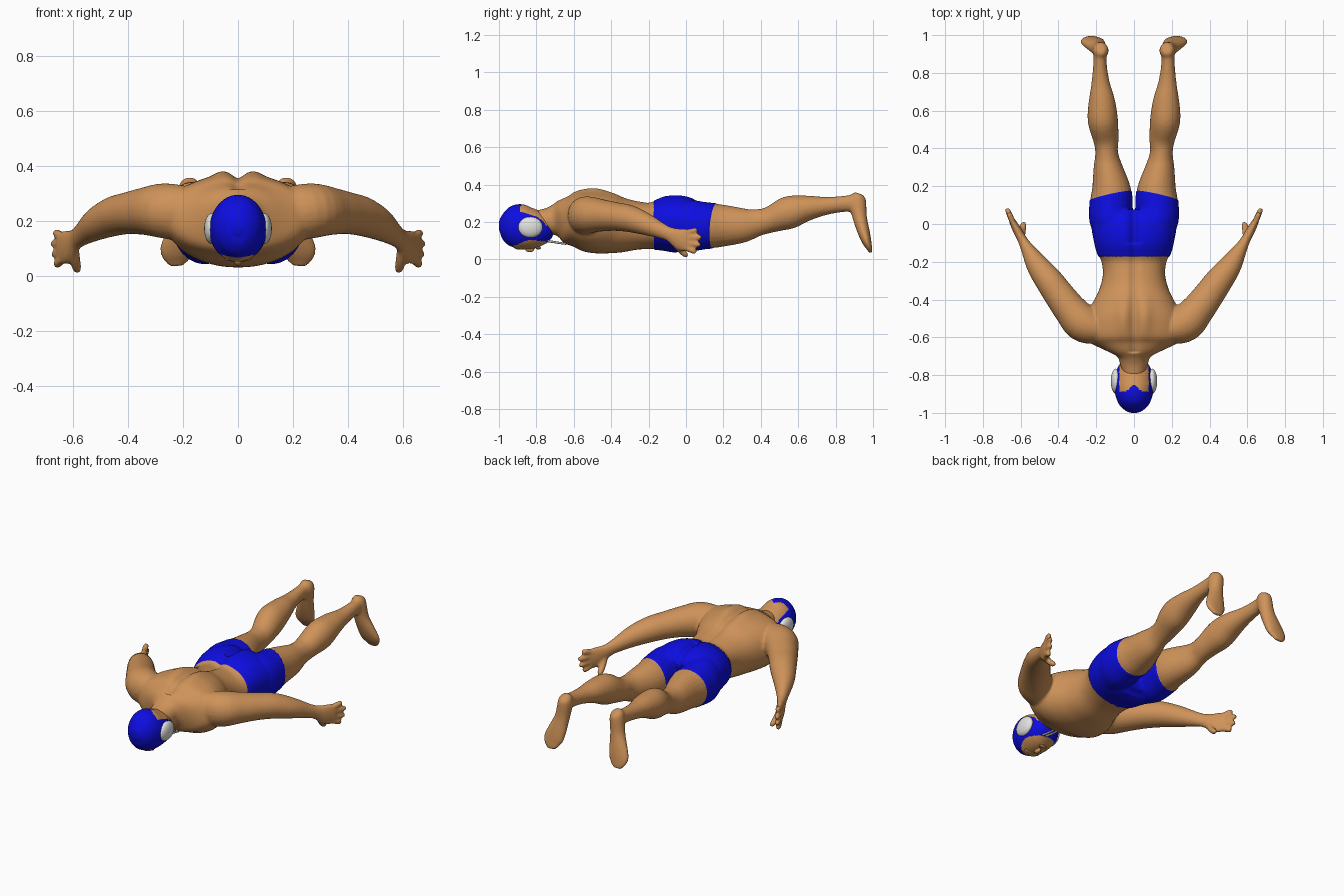
import bpy, bmesh, math
from mathutils import Vector

if "Cube" in bpy.data.objects:
    bpy.data.objects.remove(bpy.data.objects["Cube"])


def material(name, rgb):
    m = bpy.data.materials.new(name)
    m.diffuse_color = (*rgb, 1)
    m.use_nodes = True
    m.node_tree.nodes["Principled BSDF"].inputs["Base Color"].default_value = m.diffuse_color
    return m


skin = material("tan skin", (0.62, 0.29, 0.10))
blue = material("royal blue", (0.004, 0.004, 0.75))
white = material("ear guard white", (0.76, 0.76, 0.74))
grey = material("tie grey", (0.5, 0.5, 0.5))


def curve(rows, steps):
    """Catmull-Rom through rows of numbers."""
    rows = [Vector(r) for r in rows]
    p = [rows[0] * 2 - rows[1]] + rows + [rows[-1] * 2 - rows[-2]]
    out = []
    for i in range(1, len(p) - 2):
        a, b, c, d = p[i - 1:i + 3]
        for k in range(steps):
            t = k / steps
            out.append(0.5 * (2 * b + (c - a) * t + (2 * a - 5 * b + 4 * c - d) * t * t
                              + (3 * b - a - 3 * c + d) * t ** 3))
    return out + [rows[-1]]


def loft(bm, rows, hint, sides=24, steps=4, power=2.0, mirror=1):
    """Rows are x, y, z, radius along hint, radius across."""
    rows = curve(rows, steps)
    rings, n = [], len(rows)
    for i, r in enumerate(rows):
        t = (Vector(rows[min(i + 1, n - 1)][:3]) - Vector(rows[max(i - 1, 0)][:3])).normalized()
        u = Vector(hint)
        u = (u - t * u.dot(t)).normalized()
        w = t.cross(u)
        ring = []
        for k in range(sides):
            a = 2 * math.pi * k / sides
            c, s = math.cos(a), math.sin(a)
            c = math.copysign(abs(c) ** (2 / power), c)
            s = math.copysign(abs(s) ** (2 / power), s)
            q = Vector(r[:3]) + u * c * r[3] + w * s * r[4]
            q.x *= mirror
            ring.append(bm.verts.new(q))
        rings.append(ring)
    faces = [bm.faces.new(rings[0]), bm.faces.new(rings[-1][::-1])]
    for a, b in zip(rings, rings[1:]):
        for k in range(sides):
            j = (k + 1) % sides
            faces.append(bm.faces.new((a[k], b[k], b[j], a[j])))
    bmesh.ops.recalc_face_normals(bm, faces=faces)


def finish(bm, name, *mats):
    me = bpy.data.meshes.new(name)
    bm.to_mesh(me)
    bm.free()
    for m in mats:
        me.materials.append(m)
    me.shade_smooth()
    ob = bpy.data.objects.new(name, me)
    bpy.context.collection.objects.link(ob)
    return ob


def ellipsoid(name, centre, radii, mat):
    bm = bmesh.new()
    bmesh.ops.create_uvsphere(bm, u_segments=24, v_segments=14, radius=1)
    for v in bm.verts:
        v.co = Vector([v.co[i] * radii[i] + centre[i] for i in range(3)])
    return finish(bm, name, mat)


# Torso: y, underside z, back z, half width
torso = [(-.80, .14, .26, .058), (-.74, .135, .275, .074), (-.70, .125, .295, .09),
         (-.665, .10, .325, .16), (-.62, .075, .345, .245), (-.57, .055, .365, .265),
         (-.50, .035, .37, .255), (-.42, .03, .358, .22), (-.35, .035, .335, .185),
         (-.27, .05, .315, .165), (-.20, .055, .305, .172), (-.15, .05, .317, .195),
         (-.08, .04, .342, .212), (0, .047, .335, .222), (.05, .07, .29, .19)]
body = bmesh.new()
loft(body, [(0, y, (lo + hi) / 2, w, (hi - lo) / 2) for y, lo, hi, w in torso],
     (1, 0, 0), 48, power=2.2)

leg = [(.11, -.06, .18, .09, .12), (.12, .02, .18, .113, .135), (.122, .10, .18, .112, .124),
       (.12, .18, .18, .104, .115), (.138, .30, .182, .077, .094), (.145, .38, .196, .060, .073),
       (.149, .45, .212, .068, .07), (.165, .55, .25, .08, .088), (.17, .65, .274, .07, .068),
       (.177, .75, .286, .048, .048), (.18, .85, .297, .035, .043), (.178, .91, .30, .036, .052)]
foot = [(.176, .925, .352, .02, .022), (.176, .92, .335, .036, .04), (.177, .918, .30, .042, .046),
        (.188, .930, .22, .044, .038), (.208, .952, .14, .058, .032), (.222, .968, .09, .062, .024),
        (.222, .982, .055, .045, .014), (.22, .988, .036, .025, .009)]
arm = [(.18, -.56, .225, .10, .08), (.27, -.525, .237, .10, .10), (.34, -.45, .235, .086, .088),
       (.40, -.37, .228, .076, .08), (.45, -.30, .217, .072, .074), (.51, -.22, .19, .06, .06),
       (.565, -.13, .152, .042, .035), (.59, -.085, .133, .04, .026),
       (.62, -.03, .108, .06, .023), (.646, .018, .1, .06, .017)]
# Finger base z, tip x, y, z
fingers = [(.143, .664, .062, .158), (.116, .673, .084, .118),
           (.087, .671, .078, .077), (.06, .662, .055, .04)]
for side in (1, -1):
    loft(body, leg, (1, 0, 0), mirror=side)
    loft(body, foot, (1, 0, 0), mirror=side)
    loft(body, arm, (0, 0, 1), mirror=side)
    for bz, x, y, z in fingers:
        base, tip = Vector((.638, .0, bz)), Vector((x, y, z))
        loft(body, [(*base.lerp(tip, t), r, r) for t, r in
                    ((0, .015), (.5, .0165), (.85, .0145), (1, .008))],
             (0, 0, 1), 12, mirror=side)
    loft(body, [(.60, -.06, .09, .024, .022), (.59, -.03, .05, .019, .018),
                (.585, -.005, .027, .017, .016), (.582, .008, .014, .009, .009)],
         (1, 0, 0), 12, mirror=side)

# Fuse the limbs and torso into one smooth body
raw = finish(body, "raw_body", skin)
rm = raw.modifiers.new("fuse", 'REMESH')
rm.mode, rm.voxel_size = 'VOXEL', .008
sm = raw.modifiers.new("soften", 'SMOOTH')
sm.factor, sm.iterations = .5, 4
fused = bpy.data.meshes.new_from_object(raw.evaluated_get(bpy.context.evaluated_depsgraph_get()))
bpy.data.objects.remove(raw)
bm = bmesh.new()
bm.from_mesh(fused)

# Spine groove, shoulder blades and buttock cleft
for v in bm.verts:
    x, y, z = v.co
    if z > .24 and abs(x) < .25 and -.68 < y < .1:
        v.co.z -= .014 * math.exp(-(x / .022) ** 2)
        v.co.z += .014 * math.exp(-((abs(x) - .06) / .035) ** 2 - ((y + .5) / .1) ** 2)
        if y > -.1:
            v.co.z -= .012 * math.exp(-(x / .03) ** 2)

# Shorts: cut the waist and hem lines, then colour between them
cuts = [((0, -.172, 0), (0, 1, 0))]
cuts += [((0, .1636, 0), (s * .22, 1, -.08)) for s in (1, -1)]
for co, no in cuts:
    bmesh.ops.bisect_plane(bm, geom=bm.verts[:] + bm.edges[:] + bm.faces[:], dist=1e-5,
                           plane_co=co, plane_no=no)
for f in bm.faces:
    c = f.calc_center_median()
    inside = abs(c.x) < .3 and c.y > -.172 and c.y + .22 * abs(c.x) - .08 * c.z < .1636
    f.material_index = int(inside)
bm.normal_update()
for v in bm.verts:
    if v.link_faces and all(f.material_index for f in v.link_faces):
        v.co += v.normal * .003
finish(bm, "body_with_shorts", skin, blue)

# Head with cap: y, centre z, half width, half height
head = [(-1.0, .17, .012, .014), (-.988, .171, .045, .054), (-.955, .172, .079, .095),
        (-.90, .174, .1, .121), (-.85, .166, .104, .114), (-.80, .158, .1, .102),
        (-.76, .15, .086, .083), (-.725, .14, .058, .052), (-.71, .135, .02, .02)]
bm = bmesh.new()
loft(bm, [(0, y, z, w, h) for y, z, w, h in head], (1, 0, 0), 96, 12)
for f in bm.faces:
    c = f.calc_center_median()
    face = c.z < .16 and ((c.y + .835) / .098) ** 2 + (c.x / .085) ** 2 < 1
    nape = c.z > .18 and abs(c.x) < .077 and c.y > -.888 + .035 * math.exp(-(c.x / .03) ** 2)
    f.material_index = 0 if face or nape else 1
finish(bm, "head_with_cap", skin, blue)
ellipsoid("nose", (0, -.835, .056), (.014, .024, .018), skin)
ellipsoid("brow", (0, -.885, .064), (.05, .016, .012), skin)
ellipsoid("lips", (0, -.79, .061), (.024, .014, .008), skin)

# Ear guards
for side, label in ((1, "right"), (-1, "left")):
    ellipsoid(label + "_ear_guard", (side * .096, -.832, .172), (.027, .066, .056), white)

# Loose chin ties
for i, x in enumerate((.018, .04)):
    bm = bmesh.new()
    loft(bm, [(x, -.74, .098, .006, .006), (x, -.69, .09, .006, .006),
              (x + .006, -.64, .082, .005, .005)], (1, 0, 0), 8)
    finish(bm, "chin_tie_%d" % (i + 1), grey)
